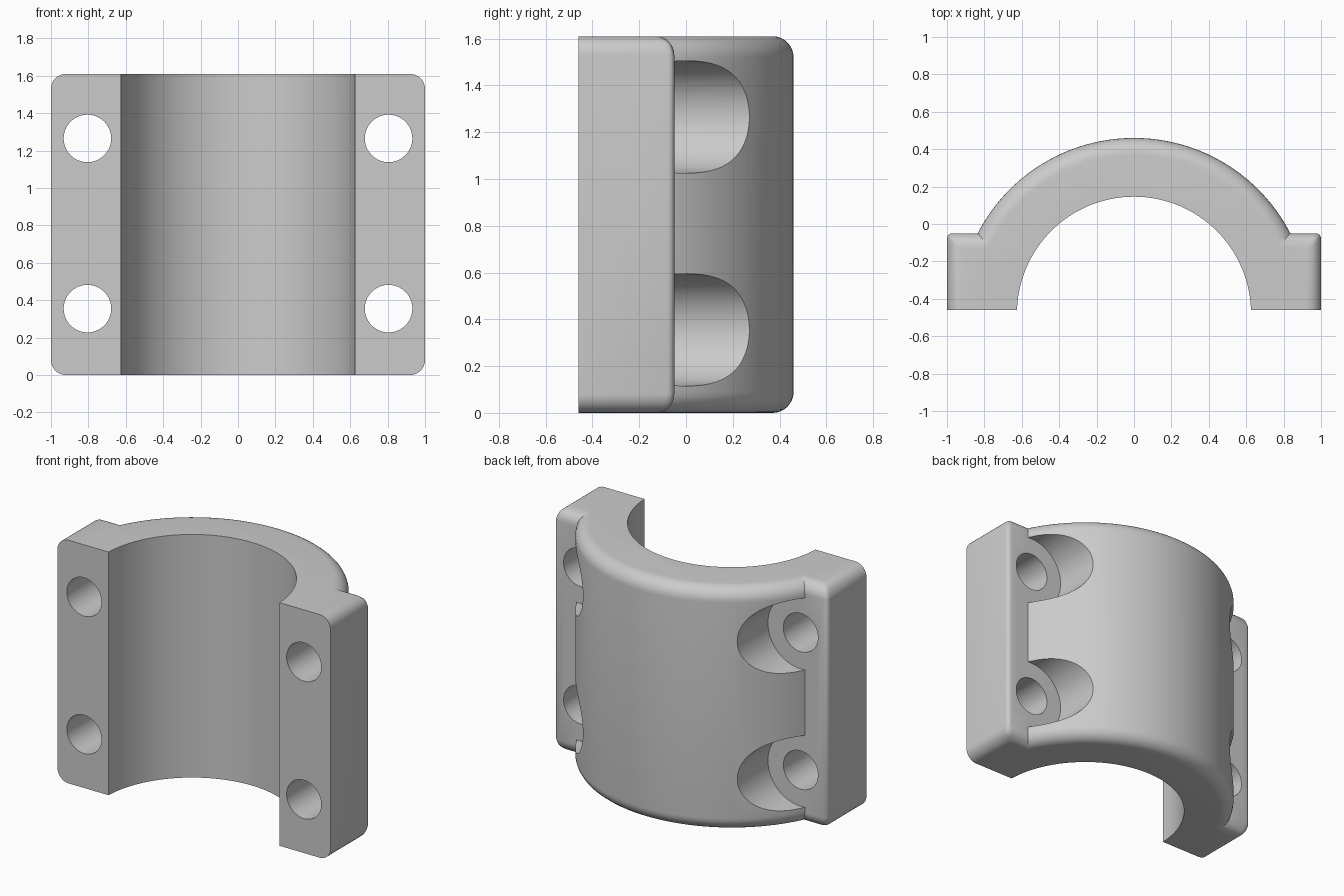
import bpy
import bmesh
import math
from mathutils import Matrix, Vector

if "Cube" in bpy.data.objects:
    bpy.data.objects.remove(bpy.data.objects["Cube"], do_unlink=True)

HEIGHT = 1.61
AXIS_Y = -0.48            # bore axis
OUTER_R, BORE_R = 0.94, 0.626
FRONT, FLANGE_BACK = -0.46, -0.05
BOLT_X, BOLT_Z = 0.805, (0.355, 1.265)

grey = bpy.data.materials.new("plain grey")
grey.use_nodes = True
COLOUR = (0.6, 0.6, 0.6, 1)
grey.diffuse_color = COLOUR
grey.node_tree.nodes["Principled BSDF"].inputs["Base Color"].default_value = COLOUR


def make_object(name, bm):
    mesh = bpy.data.meshes.new(name)
    bmesh.ops.recalc_face_normals(bm, faces=bm.faces)
    bm.to_mesh(mesh)
    bm.free()
    mesh.materials.append(grey)
    obj = bpy.data.objects.new(name, mesh)
    bpy.context.collection.objects.link(obj)
    return obj


def cylinder(name, radius, depth, centre, along_y=False, fillet=0, sides=64):
    bm = bmesh.new()
    bmesh.ops.create_cone(bm, cap_ends=True, segments=sides, radius1=radius,
                          radius2=radius, depth=depth)
    if fillet:
        rims = [e for e in bm.edges if abs(e.verts[0].co.z - e.verts[1].co.z) < 1e-4]
        bmesh.ops.bevel(bm, geom=rims, offset=fillet, segments=8, profile=0.5,
                        affect='EDGES')
    if along_y:
        bm.transform(Matrix.Rotation(math.pi / 2, 4, 'X'))
    bm.transform(Matrix.Translation(centre))
    return make_object(name, bm)


def box(name, low, high):
    low, high = Vector(low), Vector(high)
    bm = bmesh.new()
    bmesh.ops.create_cube(bm, size=1)
    bm.transform(Matrix.Translation((low + high) / 2) @ Matrix.Diagonal((high - low).to_4d()))
    return make_object(name, bm)


def apply(obj, mod):
    bpy.context.view_layer.objects.active = obj
    bpy.ops.object.modifier_apply(modifier=mod.name)


def combine(target, tool, operation):
    mod = target.modifiers.new("boolean", 'BOOLEAN')
    mod.operation, mod.solver, mod.object = operation, 'EXACT', tool
    apply(target, mod)
    bpy.data.objects.remove(tool, do_unlink=True)


def flange(side):
    xs = sorted((side * 0.4, side * 1.0))
    obj = box("flange", (xs[0], -0.6, 0), (xs[1], FLANGE_BACK, HEIGHT))
    mesh = obj.data
    weights = mesh.attributes.new("bevel_weight_edge", 'FLOAT', 'EDGE')
    for edge in mesh.edges:
        a, b = (mesh.vertices[i].co for i in edge.vertices)
        mid, run = (a + b) / 2, b - a
        outside, back = abs(mid.x) > 0.9, mid.y > FLANGE_BACK - 0.01
        if abs(run.y) > 0.1 and outside or abs(run.x) > 0.1 and back:
            weights.data[edge.index].value = 1.0
        elif abs(run.z) > 0.1 and outside and back:
            weights.data[edge.index].value = 0.35
    mod = obj.modifiers.new("rounding", 'BEVEL')
    mod.limit_method, mod.width, mod.segments = 'WEIGHT', 0.08, 8
    apply(obj, mod)
    return obj


# Arched body with rounded rims
cap = cylinder("bearing_cap", OUTER_R, HEIGHT, (0, AXIS_Y, HEIGHT / 2),
               fillet=0.09, sides=160)

# Bolt head pockets cut into the arch
for side in (-1, 1):
    for z in BOLT_Z:
        pocket = cylinder("pocket", 0.24, 1.0, (side * BOLT_X, 0.4, z), along_y=True)
        combine(cap, pocket, 'DIFFERENCE')

# Side flanges, which also form the pocket floors
for side in (-1, 1):
    combine(cap, flange(side), 'UNION')

# Bore, flat front and bolt holes
bore = cylinder("bore", BORE_R, HEIGHT + 1, (0, AXIS_Y, HEIGHT / 2), sides=128)
combine(cap, bore, 'DIFFERENCE')
combine(cap, box("front_cut", (-2, -3, -1), (2, FRONT, 3)), 'DIFFERENCE')
for side in (-1, 1):
    for z in BOLT_Z:
        hole = cylinder("hole", 0.127, 2.0, (side * BOLT_X, 0, z), along_y=True)
        combine(cap, hole, 'DIFFERENCE')

# Smooth curved faces, crisp edges
bpy.ops.object.select_all(action='DESELECT')
cap.select_set(True)
bpy.context.view_layer.objects.active = cap
bpy.ops.object.shade_smooth_by_angle(angle=math.radians(30))
